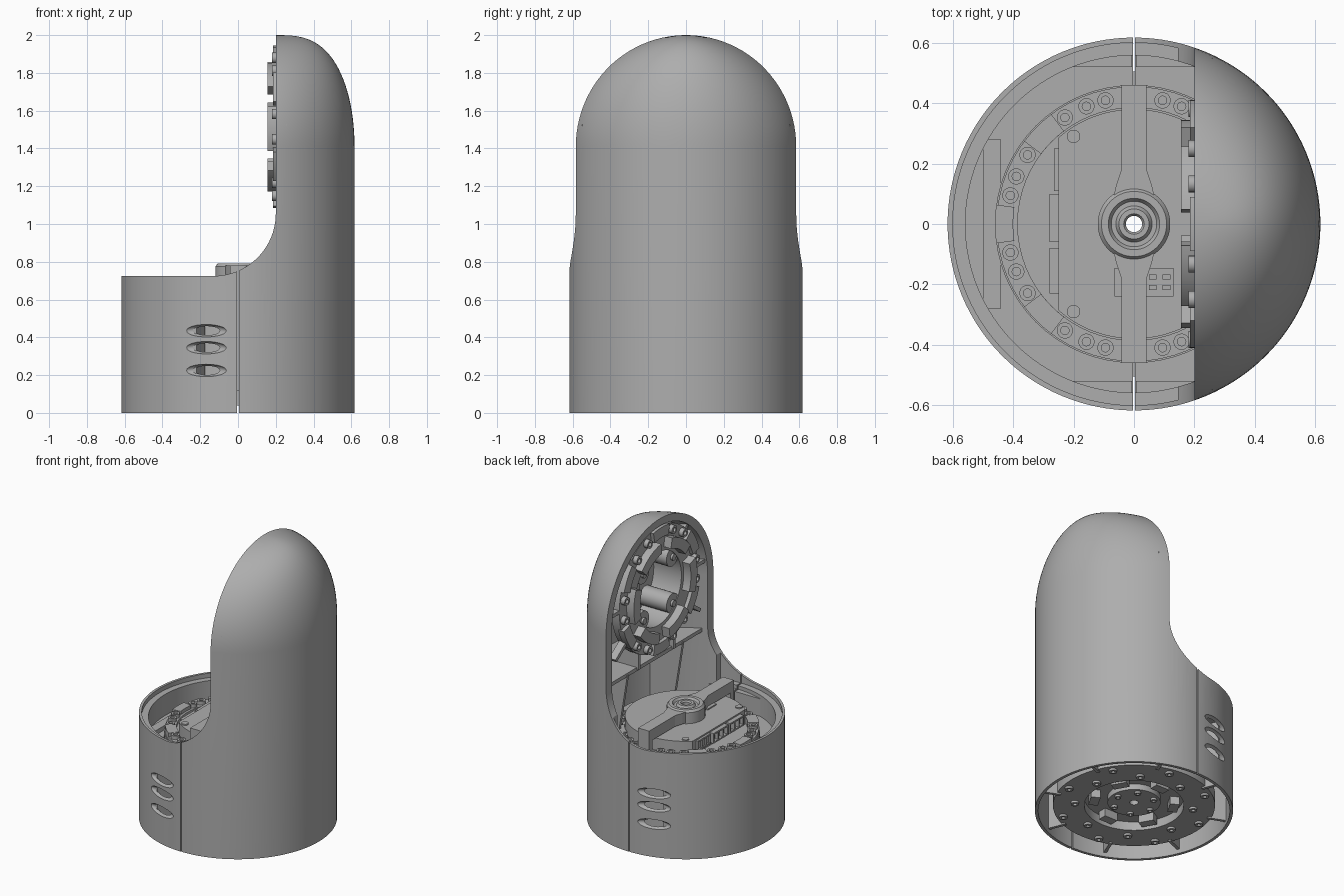
import bpy, bmesh
from math import sin, cos, pi, radians, asin
from mathutils import Matrix, Vector

cube = bpy.data.objects.get("Cube")
if cube:
    bpy.data.objects.remove(cube, do_unlink=True)

GREY = (0.42, 0.42, 0.42, 1)
mat = bpy.data.materials.new("satin grey")
mat.use_nodes = True
mat.diffuse_color = GREY
mat.node_tree.nodes["Principled BSDF"].inputs["Base Color"].default_value = GREY

ID = Matrix.Identity(4)
AXES = {"z": lambda a, b, h: (a, b, h), "y": lambda a, b, h: (a, h, b)}


def bridge(bm, rings, closed=False):
    n = len(rings[0])
    pairs = list(zip(rings, rings[1:])) + ([(rings[-1], rings[0])] if closed else [])
    for p, q in pairs:
        for i in range(n):
            j = (i + 1) % n
            bm.faces.new((p[i], p[j], q[j], q[i]))


def prism(bm, pts, lo, hi, m=ID, axis="z"):
    rings = [[bm.verts.new(m @ Vector(AXES[axis](a, b, h))) for a, b in pts] for h in (lo, hi)]
    bridge(bm, rings)
    for r in rings:
        bm.faces.new(r)


def box(bm, x0, x1, y0, y1, z0, z1, m=ID):
    prism(bm, [(x0, y0), (x1, y0), (x1, y1), (x0, y1)], z0, z1, m)


def arc(r, a0, a1, n=8):
    return [(r * cos(radians(a0 + (a1 - a0) * i / n)), r * sin(radians(a0 + (a1 - a0) * i / n)))
            for i in range(n + 1)]


def disc(bm, r, lo, hi, m=ID, n=64):
    prism(bm, arc(r, 0, 360, n)[:-1], lo, hi, m)


def arc_block(bm, r0, r1, a0, a1, lo, hi, m=ID):
    prism(bm, arc(r0, a0, a1) + arc(r1, a1, a0), lo, hi, m)


def lathe(bm, profile, m=ID, n=64):
    rings = [[bm.verts.new(m @ Vector((r * cos(2 * pi * i / n), r * sin(2 * pi * i / n), z)))
              for i in range(n)] for r, z in profile]
    bridge(bm, rings, True)


def tube(bm, r0, r1, lo, hi, m=ID, n=64):
    lathe(bm, [(r0, lo), (r1, lo), (r1, hi), (r0, hi)], m, n)


def polar(r, deg):
    return Matrix.Rotation(radians(deg), 4, "Z") @ Matrix.Translation((r, 0, 0))


def finish(bm, name):
    bmesh.ops.recalc_face_normals(bm, faces=bm.faces)
    me = bpy.data.meshes.new(name)
    bm.to_mesh(me)
    bm.free()
    ob = bpy.data.objects.new(name, me)
    bpy.context.collection.objects.link(ob)
    me.materials.append(mat)
    return ob


def smooth(ob):
    bpy.ops.object.select_all(action="DESELECT")
    ob.select_set(True)
    bpy.context.view_layer.objects.active = ob
    bpy.ops.object.shade_smooth_by_angle(angle=radians(32))


def carve(ob, bm, op="DIFFERENCE"):
    cutter = finish(bm, "cutter")
    cutter.hide_render = True
    mod = ob.modifiers.new("cut", "BOOLEAN")
    mod.operation, mod.object, mod.solver = op, cutter, "EXACT"
    bpy.context.view_layer.objects.active = ob
    bpy.ops.object.modifier_apply(modifier="cut")
    bpy.data.objects.remove(cutter, do_unlink=True)


FACE, SPRING = 0.2, 1.41  # plane of the tower's open face, height where its dome starts


def domed_body(bm, r, z0, rise):
    """Cylinder whose top shrinks towards the plane of the open face."""
    circle = arc(r, 0, 360, 128)[:-1]
    rings = [[bm.verts.new((x, y, z0)) for x, y in circle]]
    for k in range(25):
        t = sin(pi / 2 * 0.985 * k / 24)
        sx, sy = (1 - t * t) ** 0.34, (1 - t * t) ** 0.5
        rings.append([bm.verts.new((FACE + (x - FACE) * sx, y * sy, SPRING + rise * t))
                      for x, y in circle])
    bridge(bm, rings)
    bm.faces.new(rings[0])
    bm.faces.new(rings[-1])


# Outer shell: domed body trimmed to the low base, fillet and tower
bm = bmesh.new()
domed_body(bm, 0.617, 0, 0.59)
shell = finish(bm, "outer_shell")
bm = bmesh.new()
fillet = [(x - 0.13, z + 1.055) for x, z in arc(0.33, -90, 0, 20)]
prism(bm, [(-0.7, -0.1), (-0.7, 0.725)] + fillet + [(FACE, 2.1), (0.7, 2.1), (0.7, -0.1)],
      -0.8, 0.8, axis="y")
carve(shell, bm, "INTERSECT")
# Hollow inside, underside recess, motor opening, rim step
bm = bmesh.new()
domed_body(bm, 0.558, 0.55, 0.54)
carve(shell, bm)
bm = bmesh.new()
disc(bm, 0.597, -0.1, 0.48, n=128)
carve(shell, bm)
bm = bmesh.new()
disc(bm, 0.45, 0.4, 0.6)
carve(shell, bm)
bm = bmesh.new()
prism(bm, arc(0.6, 76, 284, 80), 0.695, 1.2)
carve(shell, bm)
# Seam between the two halves and side vents
bm = bmesh.new()
for s in (-1, 1):
    box(bm, -0.004, 0.004, s * 0.44, s * 0.7, -0.1, 0.9)
carve(shell, bm)
bm = bmesh.new()
for s in (-1, 1):
    for z in (0.435, 0.345, 0.225):
        m = (Matrix.Translation((-0.17, s * 0.597, z)) @ Matrix.Rotation(s * asin(0.28), 4, "Z")
             @ Matrix.Diagonal((0.12, 0.035, 0.033, 1)))
        bmesh.ops.create_uvsphere(bm, u_segments=24, v_segments=12, radius=1, matrix=m)
carve(shell, bm)
smooth(shell)

# Ledges inside the base and ribs under it
bm = bmesh.new()
for s in (-1, 1):
    for t in (-1, 1):
        prism(bm, [(t * x, s * y) for x, y in
                   ((0.006, 0.52), (0.2, 0.52), (0.2, 0.545), (0.006, 0.58))], 0.54, 0.67)
box(bm, -0.5, -0.44, -0.28, 0.28, 0.54, 0.58)
for k in range(8):
    box(bm, -0.02, 0.1, -0.01, 0.01, 0.03, 0.5, polar(0.5, 45 * k + 22.5))
finish(bm, "base_ledges_and_ribs")

# Base motor: body, lower flange, hub and blocks
bm = bmesh.new()
tube(bm, 0.027, 0.46, 0.1, 0.6)
tube(bm, 0.31, 0.505, 0.04, 0.12)
tube(bm, 0.027, 0.165, 0.06, 0.11)
for k in range(6):
    box(bm, -0.03, 0.03, -0.05, 0.05, 0.045, 0.11, polar(0.25, 60 * k + 30))
    tube(bm, 0.01, 0.02, 0.045, 0.07, polar(0.13, 60 * k), 16)
for k in range(16):
    tube(bm, 0.012, 0.026, 0.025, 0.05, polar(0.46 if k % 2 else 0.37, 22.5 * k + 11), 16)
smooth(finish(bm, "base_motor"))

# Bolted ring around the control board
bm = bmesh.new()
tube(bm, 0.385, 0.455, 0.58, 0.62)
for s in (-1, 1):
    for a in (13, 22, 33, 57, 68, 77, 103, 112, 123, 147, 158, 167):
        tube(bm, 0.014, 0.027, 0.61, 0.645, polar(0.42, s * a), 16)
    for a in (45, 135):
        arc_block(bm, 0.385, 0.455, s * (a - 8), s * (a + 8), 0.61, 0.645)
for a in (0, 180):
    arc_block(bm, 0.4, 0.46, a - 8, a + 8, 0.61, 0.645)
smooth(finish(bm, "base_bolt_ring"))

# Control board cover with one flat side
bm = bmesh.new()
tube(bm, 0.027, 0.38, 0.6, 0.7, n=96)
for v in bm.verts:
    v.co.x = max(v.co.x, -0.25)
smooth(finish(bm, "board_cover"))
bm = bmesh.new()
for s in (-1, 1):
    disc(bm, 0.022, 0.69, 0.708, Matrix.Translation((-0.2, s * 0.29, 0)), 24)
box(bm, -0.065, 0.13, -0.24, -0.145, 0.69, 0.708)
for x in (0.05, 0.095):
    for y in (-0.21, -0.175):
        box(bm, x, x + 0.025, y - 0.008, y + 0.008, 0.7, 0.713)
finish(bm, "board_details")

# Connector sockets on the flat side
bm = bmesh.new()
for y0, y1, x in ((-0.23, -0.08, -0.28), (-0.06, 0.1, -0.28), (0.11, 0.25, -0.265)):
    box(bm, -0.255, -0.24, y0, y1, 0.62, 0.69)
    for z in (0.62, 0.68):
        box(bm, x, -0.25, y0, y1, z, z + 0.01)
    for k in range(4):
        y = y0 + (y1 - y0 - 0.01) * k / 3
        box(bm, x, -0.25, y, y + 0.01, 0.625, 0.685)
finish(bm, "connector_sockets")

# Bridge bar with round hub
bm = bmesh.new()
for s in (-1, 1):
    half = [(0.07, 0.08), (0.06, 0.125), (0.042, 0.18), (0.042, 0.46)]
    prism(bm, [(x, s * y) for x, y in half] + [(-x, s * y) for x, y in reversed(half)], 0.705, 0.78)
    box(bm, -0.042, 0.042, s * 0.425, s * 0.46, 0.6, 0.71)
finish(bm, "bridge_bar")
bm = bmesh.new()
lathe(bm, [(0.027, 0.68), (0.12, 0.68), (0.12, 0.775), (0.108, 0.79), (0.085, 0.79),
           (0.075, 0.775), (0.06, 0.775), (0.05, 0.79), (0.034, 0.79), (0.027, 0.78)])
smooth(finish(bm, "bridge_hub"))

# Tower joint: local z points out of the open face, local x points up
T = Matrix.Translation((FACE, 0, 1.515)) @ Matrix.Rotation(-pi / 2, 4, "Y")
bm = bmesh.new()
tube(bm, 0.27, 0.425, -0.07, -0.01, T)
tube(bm, 0.25, 0.28, -0.24, -0.01, T)
tube(bm, 0.1, 0.27, -0.24, -0.22, T)
for k in range(6):
    a = 60 * k
    arc_block(bm, 0.275, 0.345, a + 8, a + 48, -0.03, 0.045, T)
    arc_block(bm, 0.36, 0.43, a - 12, a + 12, -0.03, 0.015, T)
    for d in (-20, 20):
        tube(bm, 0.014, 0.028, -0.02, 0.02, T @ polar(0.388, a + d), 16)
for k in range(4):
    disc(bm, 0.065, -0.23, -0.015, T @ polar(0.225, 45 + 90 * k), 24)
    disc(bm, 0.022, -0.02, 0.0, T @ polar(0.225, 45 + 90 * k), 16)
box(bm, -0.1, 0.1, -0.03, 0.03, -0.23, -0.17, T)
smooth(finish(bm, "tower_joint_ring"))

# Webs holding the joint, shelf and gussets below it
bm = bmesh.new()
for a, r in ((0, 0.46), (45, 0.47), (-45, 0.47), (90, 0.55), (-90, 0.55), (125, 0.56), (-125, 0.56)):
    box(bm, 0.39, r, -0.012, 0.012, -0.06, -0.01, T @ Matrix.Rotation(radians(a), 4, "Z"))
prism(bm, arc(0.575, -66, 66, 32), 1.02, 1.045)
for s in (-1, 1):
    prism(bm, [(0.3, 0.6), (0.48, 0.6), (0.48, 1.03), (0.23, 1.03)],
          s * 0.29, s * 0.31, axis="y")
    prism(bm, [(0.22, 1.03), (0.45, 1.03), (0.27, 1.2), (0.22, 1.2)],
          s * 0.18, s * 0.2, axis="y")
finish(bm, "tower_webs_and_shelf")
